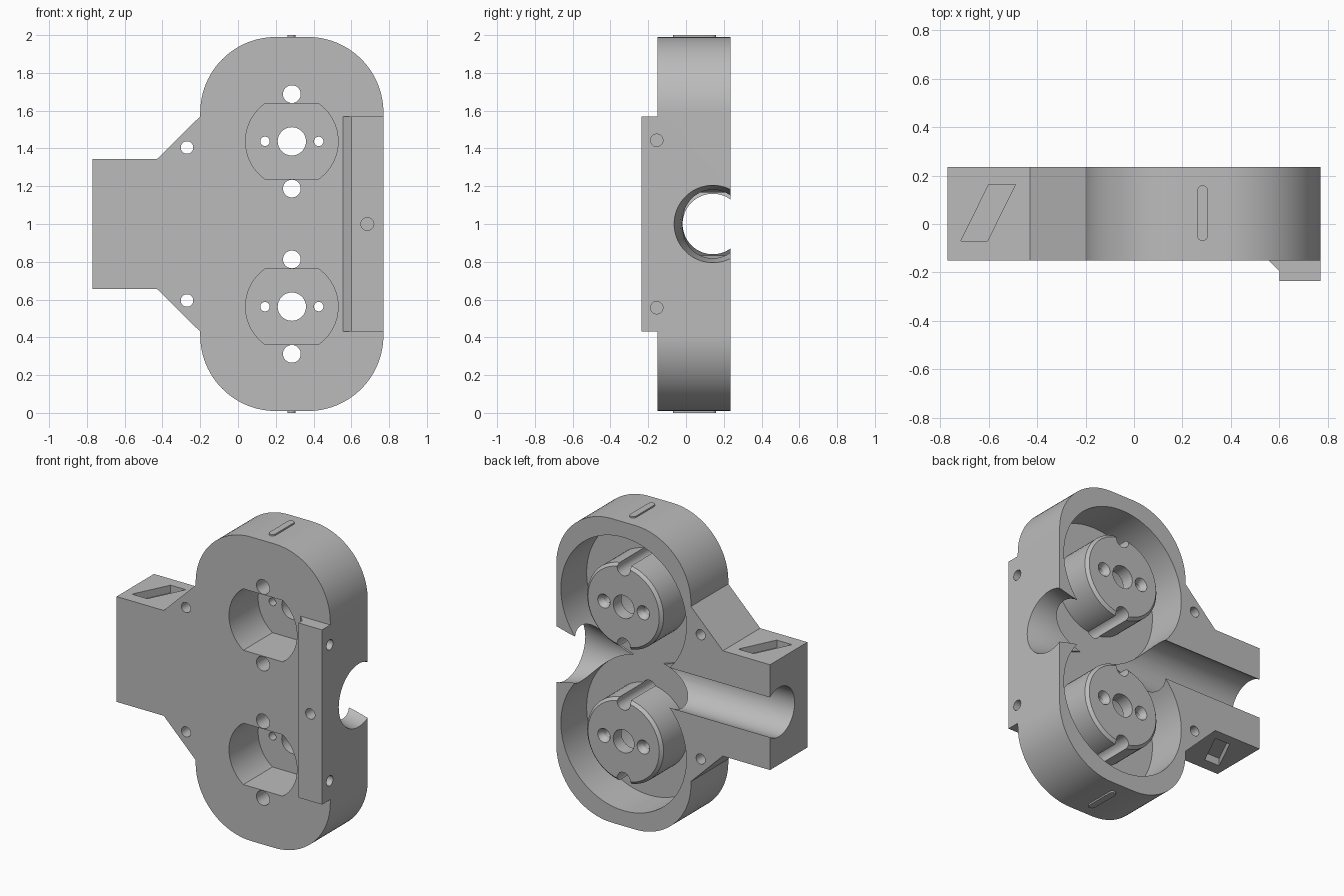
import bpy, bmesh
from math import sin, cos, pi, asin

old = bpy.data.objects.get("Cube")
if old:
    bpy.data.objects.remove(old)

grey = bpy.data.materials.new("light_grey")
grey.use_nodes = True
grey.diffuse_color = (0.5, 0.5, 0.5, 1)
grey.node_tree.nodes["Principled BSDF"].inputs["Base Color"].default_value = (0.5, 0.5, 0.5, 1)

PLACE = {"x": lambda u, v, p: (p, u, v),
         "y": lambda u, v, p: (u, p, v),
         "z": lambda u, v, p: (u, v, p)}


def arc(cu, cv, r, a0=0.0, a1=2 * pi, n=64, closed=True):
    steps = n if closed else n + 1
    return [(cu + r * cos(a0 + (a1 - a0) * i / n), cv + r * sin(a0 + (a1 - a0) * i / n))
            for i in range(steps)]


def loft(name, axis, sections):
    """Closed solid through (position, outline) sections along an axis."""
    bm = bmesh.new()
    rings = [[bm.verts.new(PLACE[axis](u, v, p)) for u, v in pts] for p, pts in sections]
    n = len(rings[0])
    for a, b in zip(rings, rings[1:]):
        for i in range(n):
            j = (i + 1) % n
            bm.faces.new((a[i], a[j], b[j], b[i]))
    bm.faces.new(rings[0])
    bm.faces.new(rings[-1])
    bmesh.ops.recalc_face_normals(bm, faces=bm.faces)
    me = bpy.data.meshes.new(name)
    bm.to_mesh(me)
    bm.free()
    me.materials.append(grey)
    ob = bpy.data.objects.new(name, me)
    bpy.context.collection.objects.link(ob)
    return ob


def prism(name, axis, pts, a, b):
    return loft(name, axis, [(a, pts), (b, pts)])


def rod(axis, u, v, r, a, b, n=32):
    return prism("cutter", axis, arc(u, v, r, n=n), a, b)


def combine(target, tool, op="DIFFERENCE"):
    tool.hide_render = True
    mod = target.modifiers.new("bool", "BOOLEAN")
    mod.operation, mod.solver, mod.object = op, "EXACT", tool
    bpy.context.view_layer.update()
    dg = bpy.context.evaluated_depsgraph_get()
    me = bpy.data.meshes.new_from_object(target.evaluated_get(dg))
    target.modifiers.clear()
    target.data = me
    bpy.data.objects.remove(tool)


FRONT, BACK, MID = -0.15, 0.235, 0.285
PODS = (1.0 + 0.4375, 1.0 - 0.4375)

# Housing outline: rounded block with a tapered neck on one side
R = 0.4
upper = arc(0.37, 1.59, R, 0, pi / 2, 24, False) + arc(0.2, 1.59, R, pi / 2, pi, 24, False)
upper += [(-0.2, 1.57), (-0.43, 1.343), (-0.77, 1.343)]
outline = upper + [(x, 2 - z) for x, z in reversed(upper)]
housing = prism("housing", "y", outline, FRONT, BACK)

# Raised rail with a chamfered inner edge
rail = [(0.555, -0.12), (0.555, FRONT), (0.6, -0.195), (0.6, -0.235), (0.77, -0.235), (0.77, -0.12)]
combine(housing, prism("rail", "z", rail, 0.432, 1.57), "UNION")

# Round chambers open at the back
for z in PODS:
    combine(housing, rod("y", MID, z, 0.452, -0.03, 0.3, 96))

# Cross bore that widens towards the rail side
flare = [(-0.8, 0.16), (0.42, 0.16)]
flare += [(0.42 + 0.35 * t, 0.16 + 0.045 * t * t) for t in (0.25, 0.5, 0.75, 1)] + [(0.8, 0.21)]
combine(housing, loft("bore", "x", [(x, arc(0.142, 1.0, r)) for x, r in flare]))

for z in PODS:
    # Hollow hub with a bevelled rim
    hub = [(-0.08, 0.275), (BACK - 0.018, 0.275), (BACK, 0.257)]
    combine(housing, loft("hub", "y", [(y, arc(MID, z, r)) for y, r in hub]), "UNION")
    # Front pocket with two flat sides
    a = asin(0.2 / 0.245)
    pocket = arc(MID, z, 0.245, -a, a, 24, False) + arc(MID, z, 0.245, pi - a, pi + a, 24, False)
    combine(housing, prism("pocket", "y", pocket, -0.3, 0.15))
    # Shaft hole, rim channels and countersunk screw holes
    combine(housing, rod("y", MID, z, 0.075, 0.1, 0.3))
    for s in (-1, 1):
        combine(housing, rod("y", MID, z + s * 0.25, 0.047, -0.3, 0.3))
        screw = [(0.1, 0.025), (0.2, 0.025), (BACK, 0.045), (0.25, 0.045)]
        combine(housing, loft("screw", "y", [(y, arc(MID + s * 0.142, z, r, n=24)) for y, r in screw]))

for s in (-1, 1):
    # Neck holes, rail side holes and slanted neck recesses
    combine(housing, rod("y", -0.27, 1 + s * 0.405, 0.033, -0.3, 0.3))
    combine(housing, rod("x", -0.155, 1 + s * 0.443, 0.033, 0.6, 0.8))
    slant = [(-0.715, -0.07), (-0.605, -0.07), (-0.49, 0.163), (-0.6, 0.163)]
    combine(housing, prism("slant", "z", slant, 1 + s * 0.293, 1 + s * 0.4))
combine(housing, rod("y", 0.685, 1.0, 0.034, -0.3, -0.12))

# Small rounded keys on the two ends
key = arc(0.283, 0.138, 0.022, 0, pi, 12, False) + arc(0.283, -0.048, 0.022, pi, 2 * pi, 12, False)
parts = [housing,
         prism("top_key", "z", key, 1.97, 2.0),
         prism("bottom_key", "z", key, 0.0, 0.03)]

bpy.ops.object.select_all(action="DESELECT")
for ob in parts:
    ob.select_set(True)
bpy.context.view_layer.objects.active = housing
bpy.ops.object.shade_smooth_by_angle(angle=0.5)
